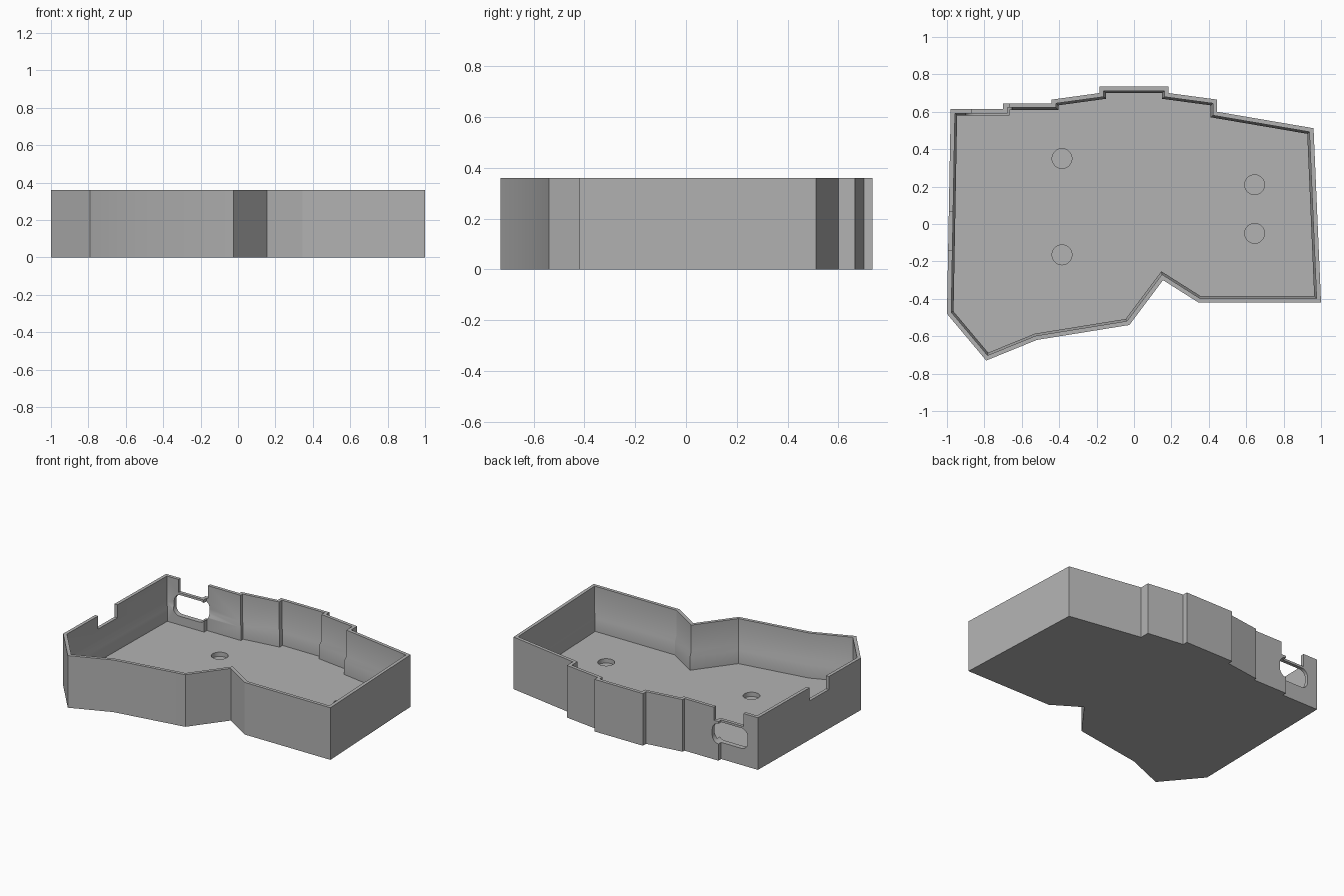
import bpy
import bmesh
import math
from mathutils import Vector

if "Cube" in bpy.data.objects:
    bpy.data.objects.remove(bpy.data.objects["Cube"])

HEIGHT, FLOOR = 0.36, 0.055

# Plan outline, counter-clockwise
OUTLINE = [Vector(p) for p in (
    (-1, -0.48), (-0.79, -0.73), (-0.52, -0.62), (-0.025, -0.54), (0.155, -0.30),
    (0.345, -0.42), (1, -0.42), (0.96, 0.512), (0.445, 0.60), (0.445, 0.665),
    (0.185, 0.70), (0.185, 0.735), (-0.185, 0.735), (-0.185, 0.70), (-0.44, 0.665),
    (-0.44, 0.645), (-0.70, 0.645), (-0.70, 0.615), (-0.98, 0.615))]


def inset(points, d):
    """Move every side inward by d, with mitred corners."""
    result = []
    for i, p in enumerate(points):
        a = (p - points[i - 1]).normalized()
        b = (points[(i + 1) % len(points)] - p).normalized()
        na, nb = Vector((-a.y, a.x)), Vector((-b.y, b.x))
        result.append(p + (na + nb) * d / (1 + na.dot(nb)))
    return result


def make_object(name, bm):
    bmesh.ops.recalc_face_normals(bm, faces=bm.faces)
    mesh = bpy.data.meshes.new(name)
    bm.to_mesh(mesh)
    bm.free()
    obj = bpy.data.objects.new(name, mesh)
    bpy.context.collection.objects.link(obj)
    return obj


def loft(name, rings):
    """Closed solid through a list of equal-length rings of 3D points."""
    bm = bmesh.new()
    loops = [[bm.verts.new(p) for p in ring] for ring in rings]
    n = len(loops[0])
    for lo, hi in zip(loops, loops[1:]):
        for i in range(n):
            j = (i + 1) % n
            bm.faces.new((lo[i], lo[j], hi[j], hi[i]))
    bm.faces.new(loops[0][::-1])
    bm.faces.new(loops[-1])
    return make_object(name, bm)


def box(name, x0, x1, y0, y1, z0, z1):
    base = ((x0, y0), (x1, y0), (x1, y1), (x0, y1))
    return loft(name, [[(x, y, z) for x, y in base] for z in (z0, z1)])


def cut(target, cutter):
    """Subtract the cutter and discard it."""
    mod = target.modifiers.new("cut", 'BOOLEAN')
    mod.operation = 'DIFFERENCE'
    mod.solver = 'EXACT'
    mod.object = cutter
    bpy.context.view_layer.objects.active = target
    bpy.ops.object.modifier_apply(modifier=mod.name)
    bpy.data.objects.remove(cutter)


# Tray: outer wall, rim, inner wall with a sloped ledge, floor
profile = [(0, 0), (0, HEIGHT), (0.023, HEIGHT), (0.023, 0.18), (0.035, 0.145), (0.035, FLOOR)]
case = loft("case_tray", [[(p.x, p.y, z) for p in inset(OUTLINE, d)] for d, z in profile])

# Round recesses in the floor
for x, y in ((-0.385, 0.35), (-0.385, -0.165), (0.645, 0.21), (0.645, -0.05)):
    circle = [(x + 0.053 * math.cos(a), y + 0.053 * math.sin(a))
              for a in (math.tau * i / 40 for i in range(40))]
    cut(case, loft("recess_cutter", [[(px, py, z) for px, py in circle] for z in (0.025, 0.1)]))

# Notches in the left and back rims
cut(case, box("left_notch_cutter", -1.1, -0.9, -0.14, 0.065, 0.27, 0.5))
cut(case, box("back_notch_cutter", -0.87, -0.665, 0.5, 0.8, 0.27, 0.5))

# Rounded port opening under the back notch
cx, cz, hw, hh, r = -0.777, 0.185, 0.125, 0.07, 0.05
port = []
for quarter, (sx, sz) in enumerate(((1, 1), (-1, 1), (-1, -1), (1, -1))):
    for k in range(9):
        a = math.pi / 2 * (quarter + k / 8)
        port.append((cx + sx * (hw - r) + r * math.cos(a), cz + sz * (hh - r) + r * math.sin(a)))
cut(case, loft("port_cutter", [[(x, y, z) for x, z in port] for y in (0.5, 0.8)]))

# Colour and shading
grey = bpy.data.materials.new("grey")
grey.diffuse_color = (0.45, 0.45, 0.45, 1)
grey.use_nodes = True
grey.node_tree.nodes["Principled BSDF"].inputs["Base Color"].default_value = grey.diffuse_color
case.data.materials.clear()
case.data.materials.append(grey)
bpy.ops.object.select_all(action='DESELECT')
case.select_set(True)
bpy.context.view_layer.objects.active = case
bpy.ops.object.shade_smooth_by_angle(angle=math.radians(30))
